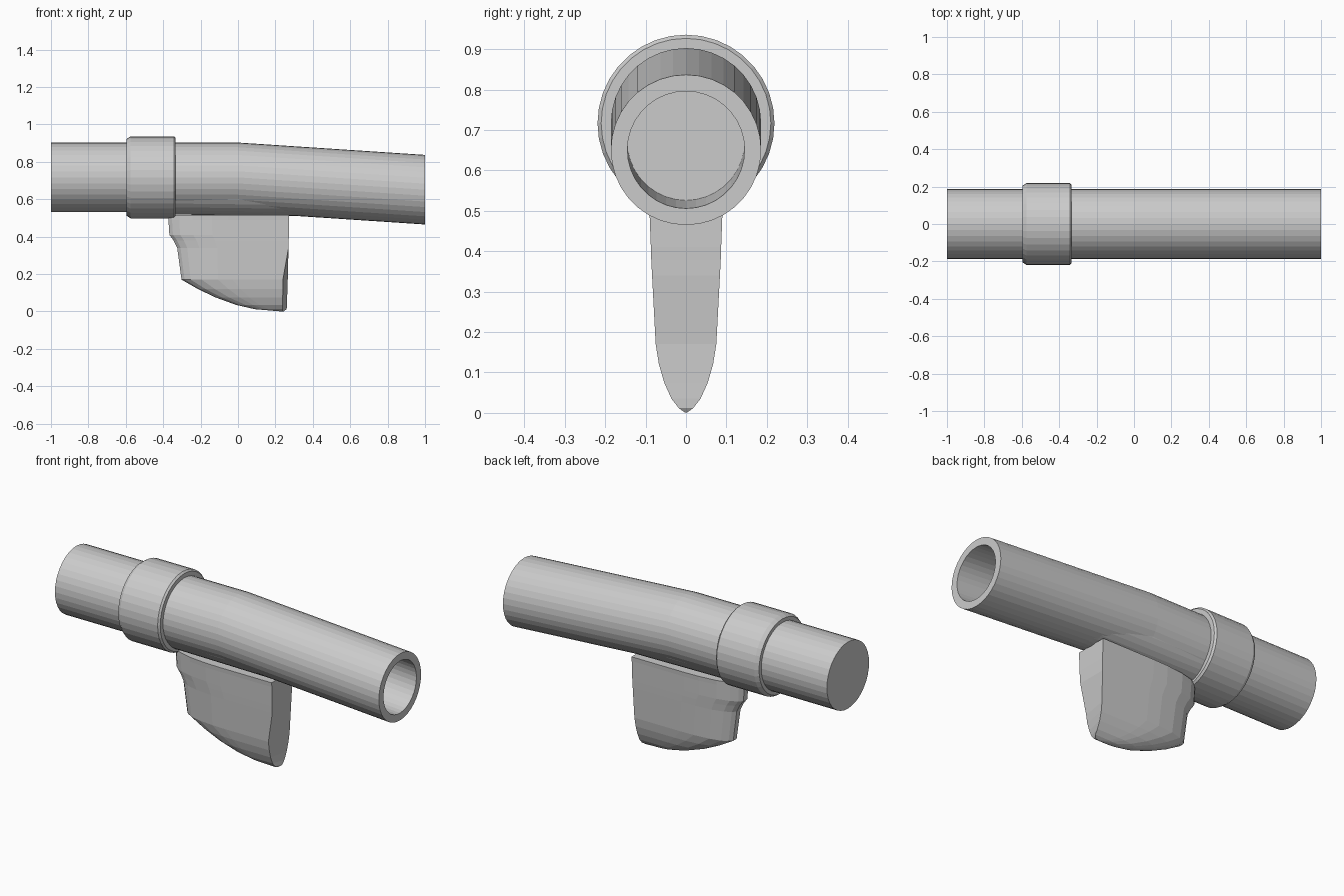
import bpy, bmesh
from math import sin, cos, pi

if "Cube" in bpy.data.objects:
    bpy.data.objects.remove(bpy.data.objects["Cube"])


def loft(name, rings):
    """Bridge a list of equal-length point rings and cap both ends."""
    bm = bmesh.new()
    loops = [[bm.verts.new(p) for p in ring] for ring in rings]
    n = len(loops[0])
    for a, b in zip(loops, loops[1:]):
        for i in range(n):
            j = (i + 1) % n
            bm.faces.new((a[i], a[j], b[j], b[i]))
    bm.faces.new(loops[0])
    bm.faces.new(loops[-1])
    bmesh.ops.recalc_face_normals(bm, faces=bm.faces[:])
    mesh = bpy.data.meshes.new(name)
    bm.to_mesh(mesh)
    bm.free()
    obj = bpy.data.objects.new(name, mesh)
    bpy.context.collection.objects.link(obj)
    return obj


def tube(name, stations, sides=36):
    """Upright circles at (x, centre z, radius)."""
    return loft(name, [[(x, r * sin(2 * pi * i / sides), z + r * cos(2 * pi * i / sides))
                        for i in range(sides)] for x, z, r in stations])


# Bent pipe, closed at the left and bored out at the right
tube("pipe", [(-1, .717, .186), (0, .717, .186), (1, .651, .186),
              (1, .651, .145), (.7, .671, .145)])

# Collar with chamfered rims
tube("collar", [(-.595, .717, .206), (-.575, .717, .219),
                (-.343, .717, .219), (-.333, .717, .21)])

# Saddle under the pipe that carries the grip
tube("saddle", [(-.335, .683, .165), (.33, .675, .165)])

# Grip: horizontal slices (z, left x, half width, right x near side, right x far side)
slices = [(.515, -.37, .092, .272, .272), (.49, -.372, .09, .272, .272),
          (.41, -.367, .087, .272, .272), (.38, -.345, .086, .271, .271),
          (.34, -.325, .084, .27, .27), (.17, -.302, .075, .24, .266),
          (.12, -.215, .067, .24, .264), (.075, -.12, .054, .239, .263),
          (.035, -.01, .036, .239, .262), (.012, .09, .018, .239, .26),
          (.001, .22, .003, .238, .245)]
# Rounded nose running into flat flanks: (fraction along x, fraction of width)
plan = [(0, .2), (.03, .42), (.09, .65), (.2, .85), (.36, .97), (.5, 1), (1, 1)]

rings = []
for z, left, w, near, far in slices:
    near_side = [(left + (near - left) * u, -w * v, z) for u, v in plan]
    far_side = [(left + (far - left) * u, w * v, z) for u, v in reversed(plan)]
    rings.append(near_side + far_side)
loft("grip", rings)
